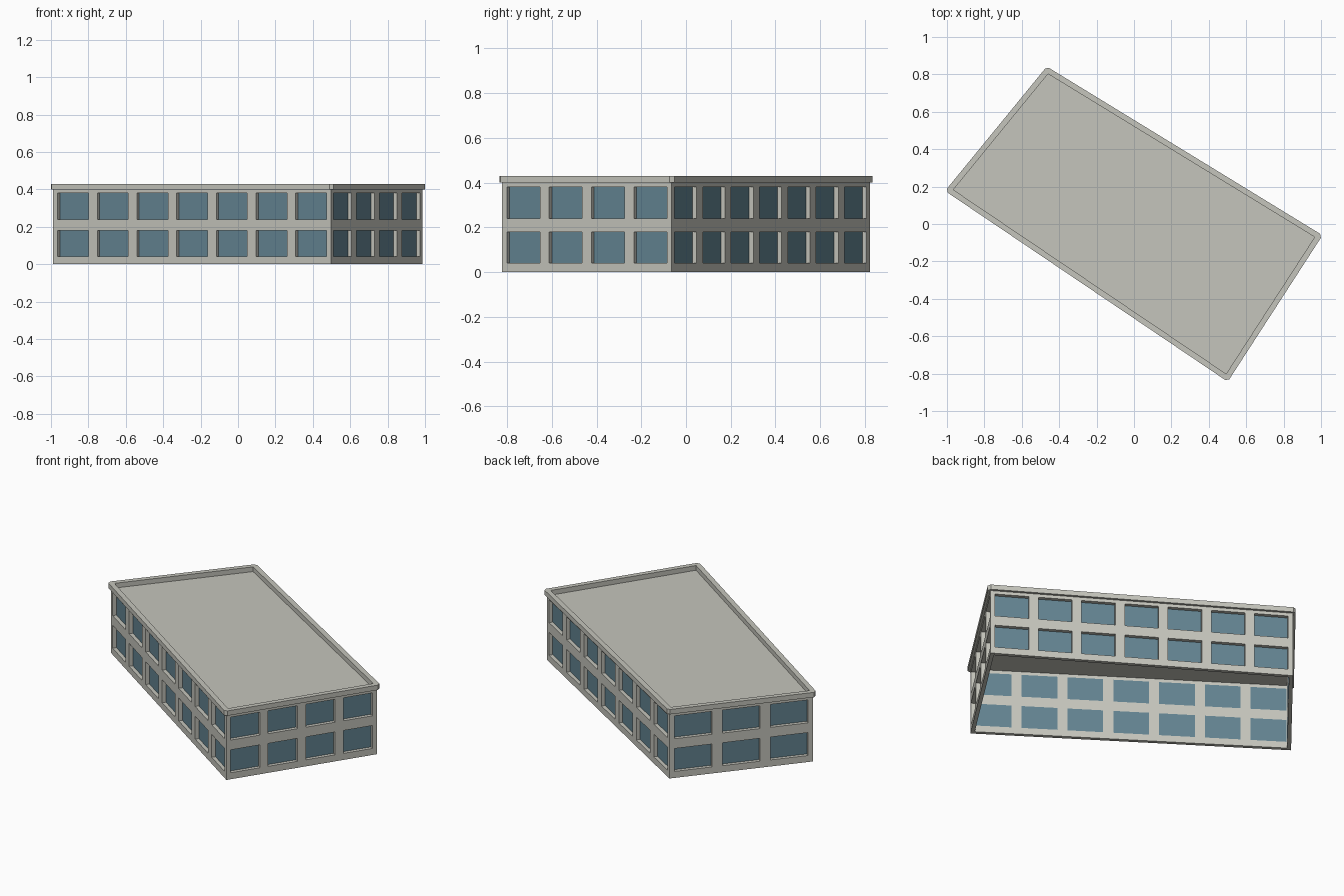
import bpy, bmesh
from mathutils import Vector

if "Cube" in bpy.data.objects:
    bpy.data.objects.remove(bpy.data.objects["Cube"])

# Footprint, counter-clockwise from the left corner; window bays per side
CORNERS = [Vector(p) for p in ((-0.988, 0.18), (0.497, -0.822), (0.987, -0.065), (-0.463, 0.822))]
SIDES = [("front_wall", 7), ("right_wall", 4), ("back_wall", 7), ("left_wall", 3)]
N = 4
WALL_TOP, ROOF_Z, PARAPET_TOP = 0.40, 0.401, 0.43
THICK, RIM = 0.022, 0.015
FLOORS = [(0.04, 0.18), (0.24, 0.38)]
WINDOW = 0.78


def material(name, rgb):
    m = bpy.data.materials.new(name)
    m.diffuse_color = (*rgb, 1)
    m.use_nodes = True
    m.node_tree.nodes["Principled BSDF"].inputs["Base Color"].default_value = m.diffuse_color
    return m


CONCRETE = material("warm_grey_concrete", (0.56, 0.56, 0.505))
GLASS = material("blue_grey_glass", (0.125, 0.23, 0.285))


def finish(bm, name, mat, recalc=True):
    if recalc:
        bmesh.ops.recalc_face_normals(bm, faces=bm.faces[:])
    me = bpy.data.meshes.new(name)
    bm.to_mesh(me)
    bm.free()
    me.materials.append(mat)
    ob = bpy.data.objects.new(name, me)
    bpy.context.collection.objects.link(ob)
    return ob


def normal(i):
    d = (CORNERS[(i + 1) % N] - CORNERS[i % N]).normalized()
    return Vector((d.y, -d.x))


def mitre(i, dist):
    a, b = normal(i - 1), normal(i)
    return CORNERS[i % N] + (a + b) / (1 + a.dot(b)) * dist


# Walls: a grid with open window bays, glass set flush with the inside
for i, (name, bays) in enumerate(SIDES):
    p, q, n = CORNERS[i], CORNERS[(i + 1) % N], normal(i)
    us = [0.0]
    for k in range(bays):
        us += [(k + 0.5 - WINDOW / 2) / bays, (k + 0.5 + WINDOW / 2) / bays]
    us.append(1.0)
    zs = [0.0] + [z for f in FLOORS for z in f] + [WALL_TOP]
    nu, nz = len(us) - 1, len(zs) - 1

    def point(a, b, inner):
        if inner and a in (0, nu):
            xy = mitre(i if a == 0 else i + 1, -THICK)
        else:
            xy = p.lerp(q, us[a]) - n * (THICK if inner else 0)
        return (xy.x, xy.y, zs[b])

    bm, glass, cache = bmesh.new(), bmesh.new(), {}

    def v(*key):
        if key not in cache:
            cache[key] = bm.verts.new(point(*key))
        return cache[key]

    def solid(a, b):
        return 0 <= a < nu and 0 <= b < nz and not (a % 2 == 1 and b % 2 == 1)

    for a in range(nu):
        for b in range(nz):
            ring = [(a, b), (a + 1, b), (a + 1, b + 1), (a, b + 1)]
            if not solid(a, b):
                glass.faces.new([glass.verts.new(point(x, z, 1)) for x, z in ring])
                continue
            for side in (0, 1):
                bm.faces.new([v(x, z, side) for x, z in ring])
            # reveals and outer rims wherever the neighbouring cell is open
            for k, (da, db) in enumerate([(0, -1), (1, 0), (0, 1), (-1, 0)]):
                if not solid(a + da, b + db):
                    c, d = ring[k], ring[(k + 1) % 4]
                    bm.faces.new([v(*c, 0), v(*d, 0), v(*d, 1), v(*c, 1)])
    finish(bm, name, CONCRETE)
    finish(glass, name.replace("wall", "windows"), GLASS, recalc=False)

# Flat roof deck
bm = bmesh.new()
bm.faces.new([bm.verts.new((*c, ROOF_Z)) for c in CORNERS])
finish(bm, "roof_deck", CONCRETE, recalc=False)

# Parapet rim with clipped outer corners
bm = bmesh.new()
rows = []
for z in (WALL_TOP, PARAPET_TOP):
    outer = [bm.verts.new((*(CORNERS[i] + normal(k) * RIM), z)) for i in range(N) for k in (i - 1, i)]
    inner = [bm.verts.new((*mitre(i, -RIM), z)) for i in range(N)]
    rows.append((outer, inner))
(o0, i0), (o1, i1) = rows
for o, r in rows:
    for i in range(N):
        j = (i + 1) % N
        bm.faces.new([o[2 * i], o[2 * i + 1], r[i]])
        bm.faces.new([o[2 * i + 1], o[2 * j], r[j], r[i]])
for lo, hi in ((o0, o1), (i0, i1)):
    for k in range(len(lo)):
        m = (k + 1) % len(lo)
        bm.faces.new([lo[k], lo[m], hi[m], hi[k]])
finish(bm, "parapet_rim", CONCRETE)
